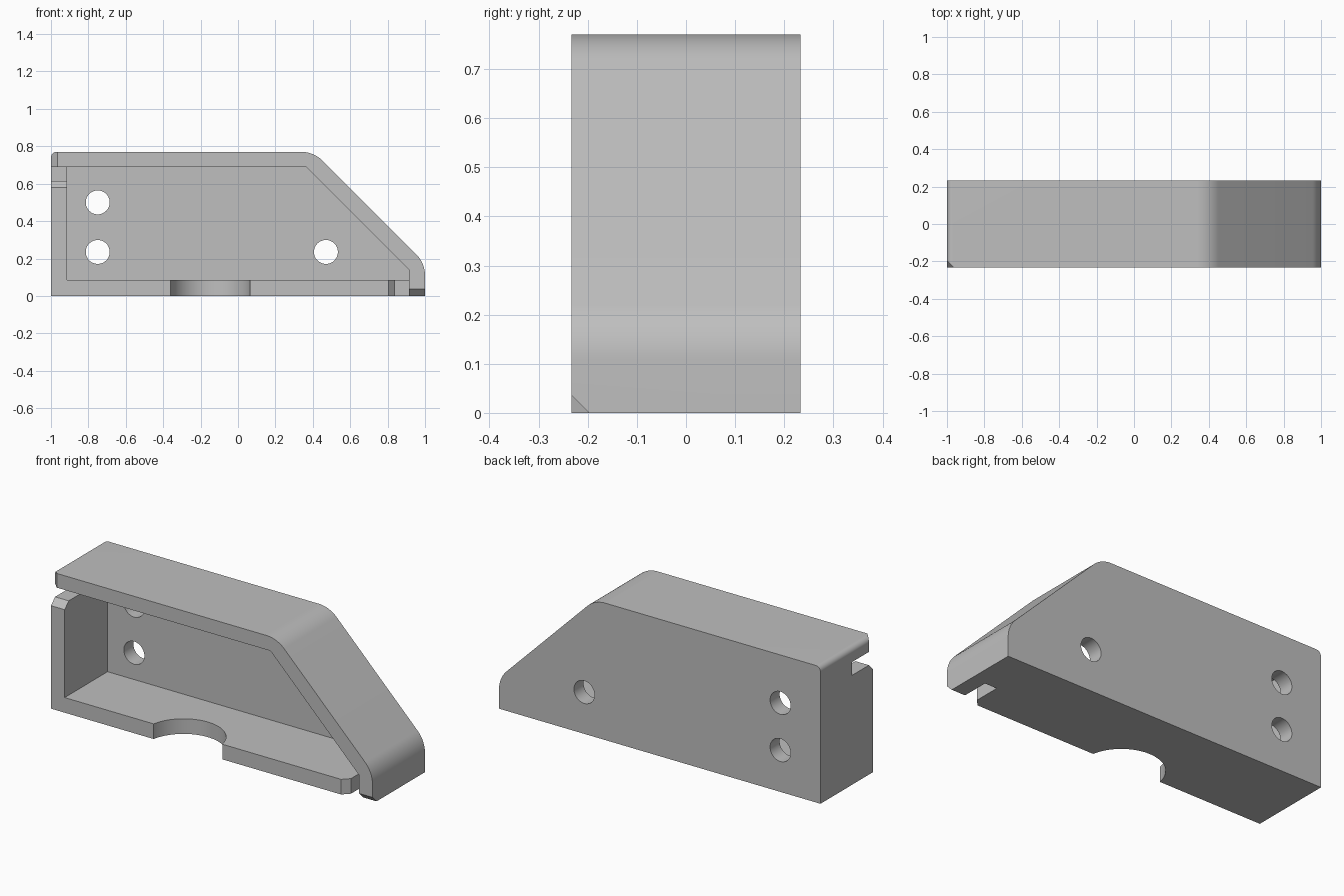
import bpy, bmesh, math
from mathutils import Vector

cube = bpy.data.objects.get("Cube")
if cube:
    bpy.data.objects.remove(cube, do_unlink=True)

FRONT, BACK = -0.233, 0.233
HEIGHT, WALL = 0.77, 0.085
SLOT_END = -0.045
CHAMFER = 0.036

grey = bpy.data.materials.new("plain grey")
grey.use_nodes = True
grey.diffuse_color = (0.52, 0.52, 0.52, 1)
grey.node_tree.nodes["Principled BSDF"].inputs["Base Color"].default_value = (0.52, 0.52, 0.52, 1)


def prism(name, points, axis, low, high):
    """Extrude a 2D outline along an axis; the outline uses the other two axes in order."""
    bm = bmesh.new()

    def place(p, d):
        c = list(p)
        c.insert("xyz".index(axis), d)
        return bm.verts.new(c)

    rings = [[place(p, d) for p in points] for d in (low, high)]
    bm.faces.new(rings[0])
    bm.faces.new(rings[1])
    n = len(points)
    for i in range(n):
        j = (i + 1) % n
        bm.faces.new((rings[0][i], rings[0][j], rings[1][j], rings[1][i]))
    bmesh.ops.recalc_face_normals(bm, faces=bm.faces)
    mesh = bpy.data.meshes.new(name)
    bm.to_mesh(mesh)
    bm.free()
    obj = bpy.data.objects.new(name, mesh)
    mesh.materials.append(grey)
    bpy.context.collection.objects.link(obj)
    return obj


def rounded(corners, steps=12):
    """Outline from (x, z, radius) corners, with a tangent arc at each radius."""
    out = []
    for i, (x, z, r) in enumerate(corners):
        p = Vector((x, z))
        if r == 0:
            out.append(p)
            continue
        a = (Vector(corners[i - 1][:2]) - p).normalized()
        b = (Vector(corners[(i + 1) % len(corners)][:2]) - p).normalized()
        half = a.angle(b) / 2
        centre = p + (a + b).normalized() * (r / math.sin(half))
        start = p + a * (r / math.tan(half)) - centre
        end = p + b * (r / math.tan(half)) - centre
        sweep = math.pi - 2 * half
        for k in range(steps + 1):
            t = k / steps
            v = (start * math.sin((1 - t) * sweep) + end * math.sin(t * sweep)) / math.sin(sweep)
            out.append(centre + v)
    return out


def circle(x, y, r, n=48):
    return [(x + r * math.cos(2 * math.pi * k / n), y + r * math.sin(2 * math.pi * k / n)) for k in range(n)]


def box(x0, x1, z0, z1):
    return [(x0, z0), (x1, z0), (x1, z1), (x0, z1)]


def wedge(u, v, du, dv):
    """Triangle that bevels the corner (u, v), stretched past it for a clean cut."""
    return [(u - du, v - dv), (u + 2 * du, v - dv), (u - du, v + 2 * dv)]


# Housing: solid side outline with rounded shoulders
housing = prism("housing", rounded([(-1, 0, 0), (1, 0, 0), (1, 0.175, 0.16),
                                    (0.405, HEIGHT, 0.16), (-1, HEIGHT, 0.03)]), "y", FRONT, BACK)

cutters = []
# Cavity open to the front
inner = 1 - WALL
cutters.append(prism("cavity_cutter", [(-inner, WALL), (inner, WALL), (inner, 0.14),
                                       (0.365, 0.69), (-inner, 0.69)], "y", FRONT - 0.1, BACK - WALL))
# Screw holes through the back wall
for x, z in ((-0.75, 0.5), (-0.75, 0.235), (0.47, 0.235)):
    cutters.append(prism("hole_cutter", circle(x, z, 0.064), "y", 0, 0.4))
# Round notch in the floor
cutters.append(prism("notch_cutter", circle(-0.148, FRONT - 0.04, 0.217, 96), "z", -0.1, 0.12))
# Slots in the left wall and in the floor
cutters.append(prism("wall_slot_cutter", box(-1.1, -0.9, 0.615, 0.69), "y", FRONT - 0.1, SLOT_END))
cutters.append(prism("floor_slot_cutter", box(0.84, inner, -0.1, 0.1), "y", FRONT - 0.1, SLOT_END))
# Bevelled corners beside the slots
c = CHAMFER
cutters.append(prism("lid_bevel_cutter", wedge(-1, FRONT, c, c), "z", 0.65, 0.9))
cutters.append(prism("wall_bevel_cutter", wedge(FRONT, 0.615, c, -c), "x", -1.1, -0.9))
cutters.append(prism("floor_bevel_cutter", wedge(0.84, FRONT, -c, c), "z", -0.1, 0.1))
cutters.append(prism("lip_bevel_cutter", wedge(FRONT, 0, c, c), "x", 0.88, 1.1))

bpy.context.view_layer.objects.active = housing
for cutter in cutters:
    mod = housing.modifiers.new("cut", "BOOLEAN")
    mod.operation = "DIFFERENCE"
    mod.solver = "EXACT"
    mod.object = cutter
    bpy.ops.object.modifier_apply(modifier=mod.name)
    bpy.data.objects.remove(cutter, do_unlink=True)

# Smooth arcs, sharp edges
bpy.ops.object.select_all(action="DESELECT")
housing.select_set(True)
bpy.ops.object.shade_smooth_by_angle(angle=math.radians(20))
